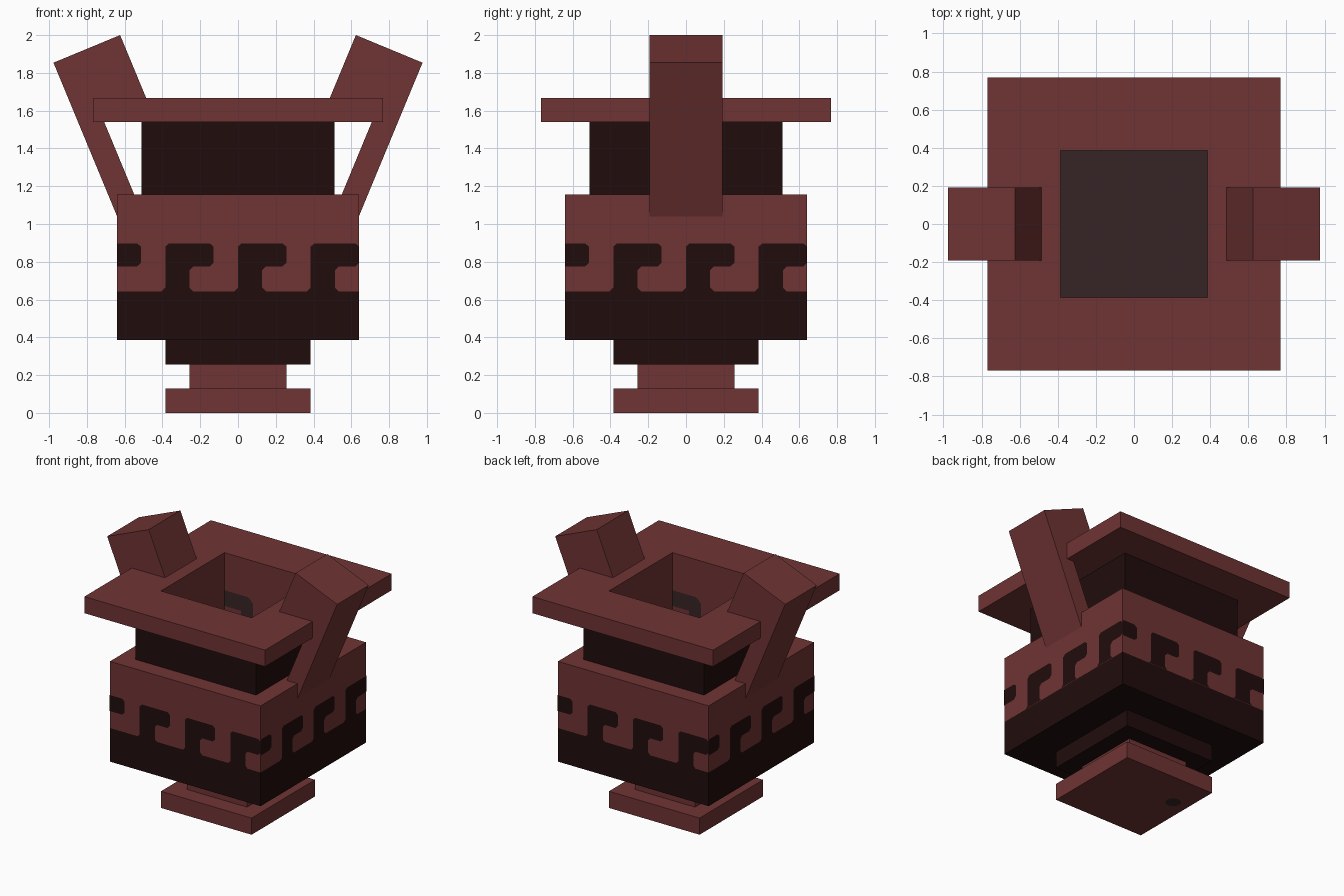
import bpy, bmesh, math
from mathutils import Matrix, Vector

if "Cube" in bpy.data.objects:
    bpy.data.objects.remove(bpy.data.objects["Cube"])


def material(name, rgb):
    m = bpy.data.materials.new(name)
    m.diffuse_color = (*rgb, 1)
    m.use_nodes = True
    m.node_tree.nodes["Principled BSDF"].inputs["Base Color"].default_value = m.diffuse_color
    return m


CLAY = material("red_clay", (0.162, 0.034, 0.034))
BLACK = material("black_glaze", (0.0144, 0.0037, 0.0037))
SOOT = material("dark_inside", (0.037, 0.018, 0.018))


def make_object(name, bm, mats):
    me = bpy.data.meshes.new(name)
    bm.to_mesh(me)
    bm.free()
    for m in mats:
        me.materials.append(m)
    ob = bpy.data.objects.new(name, me)
    bpy.context.collection.objects.link(ob)
    return ob


def square_loft(name, rings, mats, start=True, end=True):
    """Square rings (half width, z) joined in order, optionally capped."""
    bm = bmesh.new()
    loops = [[bm.verts.new((sx * h, sy * h, z))
              for sx, sy in ((-1, -1), (1, -1), (1, 1), (-1, 1))] for h, z in rings]
    for a, b in zip(loops, loops[1:]):
        for i in range(4):
            j = (i + 1) % 4
            bm.faces.new((a[i], a[j], b[j], b[i]))
    if start:
        bm.faces.new(loops[0][::-1])
    if end:
        bm.faces.new(loops[-1])
    return make_object(name, bm, mats)


# Foot, stem and lower step
square_loft("foot", [(0.385, 0), (0.385, 0.128)], [CLAY])
square_loft("stem", [(0.256, 0.128), (0.256, 0.257)], [CLAY], False, False)
square_loft("lower_step", [(0.385, 0.257), (0.385, 0.385)], [BLACK], True, False)

# Body, glazed black below the band
body = square_loft("body", [(0.385, 0.385), (0.64, 0.385), (0.64, 0.643), (0.64, 1.155),
                            (0.512, 1.155)], [CLAY, BLACK], False, False)
for p in body.data.polygons:
    p.material_index = 1 if p.center.z < 0.643 else 0

# Neck and hollow rim with dark floor
square_loft("neck", [(0.512, 1.155), (0.512, 1.54)], [BLACK], False, False)
rim = square_loft("rim", [(0.512, 1.54), (0.768, 1.54), (0.768, 1.667), (0.385, 1.667),
                          (0.385, 1.157)], [CLAY, SOOT], False, True)
rim.data.polygons[-1].material_index = 1

# Hook pattern repeated along all four sides
HOOK_END = [(0.235, 0.898), (0.256, 0.88), (0.256, 0.795), (0.235, 0.775)]
HOOK = ([(-0.02, 0.643), (0, 0.663), (0, 0.88), (0.02, 0.898)] + HOOK_END
        + [(0.148, 0.775), (0.128, 0.755), (0.128, 0.663), (0.148, 0.643)])
HALF_HOOK = [(0.13, 0.898)] + HOOK_END + [(0.13, 0.775)]


def add_sheet(bm, outline, u0, y, turn):
    rot = Matrix.Rotation(turn, 3, 'Z')
    bm.faces.new([bm.verts.new(rot @ Vector((u0 + u, y, z))) for u, z in reversed(outline)])


bm = bmesh.new()
for k in range(4):
    add_sheet(bm, HALF_HOOK, -0.77, -0.643, k * math.pi / 2)
    for u0 in (-0.385, 0, 0.385):
        add_sheet(bm, HOOK, u0, -0.643, k * math.pi / 2)
make_object("hook_band", bm, [BLACK])

# Dark arched marks on two inner walls
ARCH = [(-0.384, 1.26), (-0.384, 1.38), (-0.18, 1.38), (-0.14, 1.34), (-0.14, 1.17),
        (-0.24, 1.17), (-0.24, 1.26)]
bm = bmesh.new()
for turn in (0, math.pi):
    add_sheet(bm, ARCH, 0, 0.382, turn)
make_object("inner_marks", bm, [SOOT])

# Spot under the foot
bm = bmesh.new()
bmesh.ops.create_circle(bm, cap_ends=True, segments=12, radius=0.055,
                        matrix=Matrix.Translation((-0.26, 0.115, -0.002))
                        @ Matrix.Rotation(math.pi, 4, 'X'))
make_object("foot_spot", bm, [SOOT])

# Handles: thin arm with a thick block at the top, tilted outward
TILT = math.radians(22.5)
ARM = [(0, 0), (0, -0.9), (-0.128, -0.9), (-0.128, -0.385), (-0.382, -0.385), (-0.382, 0)]
for name, side in (("right_handle", 1), ("left_handle", -1)):
    bm = bmesh.new()
    pts = []
    for a, b in ARM:
        x = 0.977 + a * math.cos(TILT) + b * math.sin(TILT)
        z = 1.854 - a * math.sin(TILT) + b * math.cos(TILT)
        pts.append(bm.verts.new((side * x, -0.192, z)))
    face = bm.faces.new(pts)
    out = bmesh.ops.extrude_face_region(bm, geom=[face])
    bmesh.ops.translate(bm, vec=(0, 0.384, 0),
                        verts=[v for v in out["geom"] if isinstance(v, bmesh.types.BMVert)])
    bmesh.ops.recalc_face_normals(bm, faces=bm.faces)
    make_object(name, bm, [CLAY])
